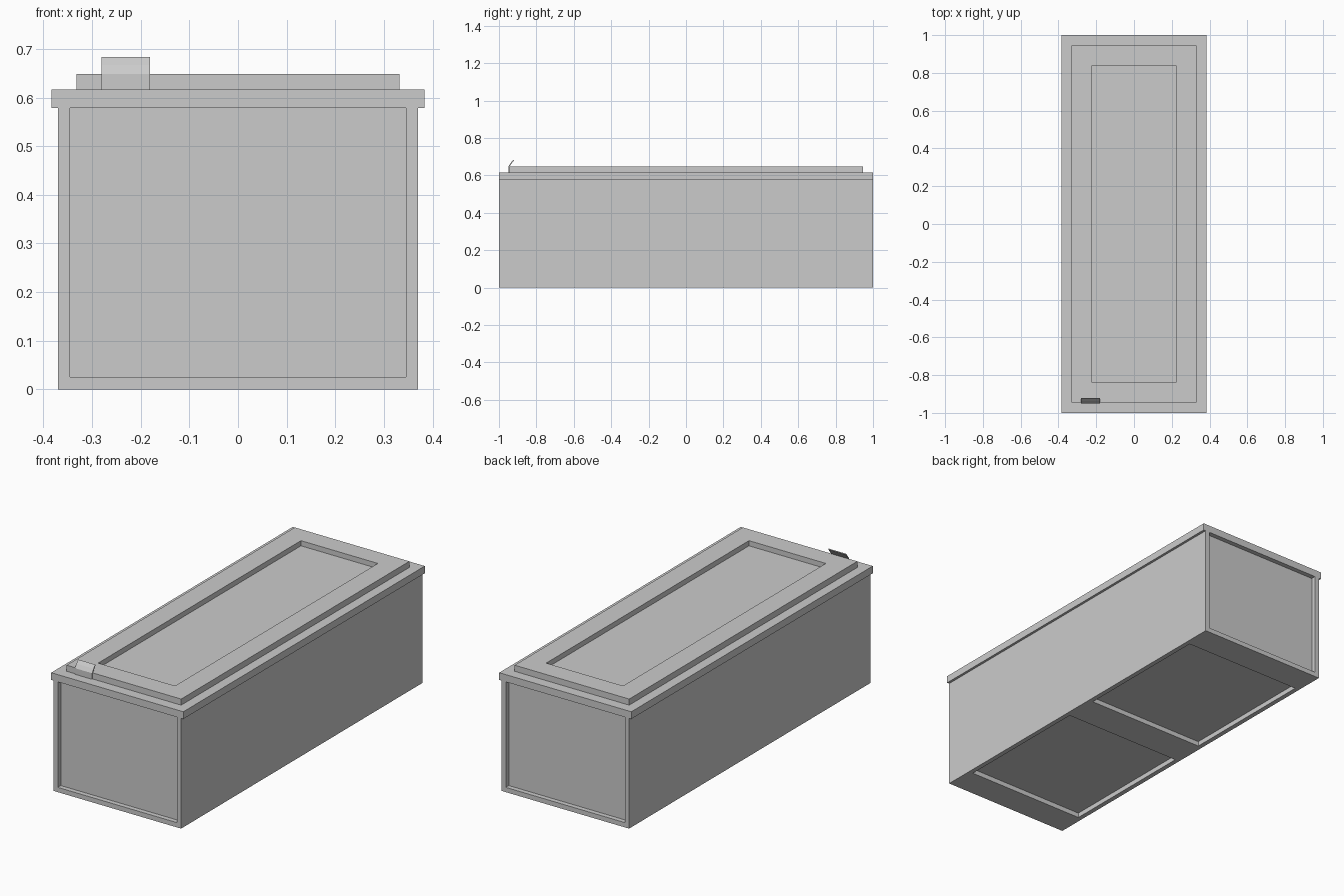
import bpy
import bmesh

cube = bpy.data.objects.get("Cube")
if cube:
    bpy.data.objects.remove(cube, do_unlink=True)

# Single flat grey
grey = bpy.data.materials.new("plain grey")
grey.use_nodes = True
COLOUR = (0.6, 0.6, 0.6, 1)
grey.diffuse_color = COLOUR
grey.node_tree.nodes["Principled BSDF"].inputs["Base Color"].default_value = COLOUR


def finish(name, bm):
    bmesh.ops.recalc_face_normals(bm, faces=bm.faces)
    mesh = bpy.data.meshes.new(name)
    bm.to_mesh(mesh)
    bm.free()
    mesh.materials.append(grey)
    obj = bpy.data.objects.new(name, mesh)
    bpy.context.collection.objects.link(obj)
    return obj


def box(name, x, y, z):
    """Box from (min, max) ranges on each axis."""
    bm = bmesh.new()
    bmesh.ops.create_cube(bm, size=1)
    for v in bm.verts:
        v.co = [r[0] if c < 0 else r[1] for c, r in zip(v.co, (x, y, z))]
    return finish(name, bm)


def recess(obj, x, y, z):
    """Cut a rectangular pocket out of a part."""
    cutter = box("cutter", x, y, z)
    cutter.hide_render = True
    mod = obj.modifiers.new("pocket", 'BOOLEAN')
    mod.operation = 'DIFFERENCE'
    mod.solver = 'EXACT'
    mod.object = cutter
    bpy.context.view_layer.objects.active = obj
    bpy.ops.object.modifier_apply(modifier=mod.name)
    bpy.data.objects.remove(cutter, do_unlink=True)


# Long body with a pocket at each end and two underneath
DEPTH = 0.025
body = box("body", (-0.37, 0.37), (-1, 1), (0, 0.578))
for s in (-1, 1):
    recess(body, (-0.345, 0.345), sorted((s * (1 - DEPTH), s * 1.1)), (0.025, 0.7))
    recess(body, (-0.345, 0.345), sorted((s * 0.09, s * 0.845)), (-0.1, DEPTH))

# Overhanging rim
box("rim", (-0.383, 0.383), (-1, 1), (0.578, 0.616))

# Raised lid with sunken centre panel
lid = box("lid", (-0.332, 0.332), (-0.945, 0.945), (0.616, 0.648))
recess(lid, (-0.223, 0.223), (-0.84, 0.84), (0.621, 0.7))

# Bent latch tab: side profile (y, z) extruded across its width
profile = [(-0.95, 0.616), (-0.95, 0.648), (-0.937, 0.667), (-0.923, 0.683),
           (-0.92, 0.68), (-0.932, 0.664), (-0.944, 0.647), (-0.944, 0.616)]
bm = bmesh.new()
side = bm.faces.new([bm.verts.new((-0.281, y, z)) for y, z in profile])
ext = bmesh.ops.extrude_face_region(bm, geom=[side], use_keep_orig=True)
new_verts = [g for g in ext["geom"] if isinstance(g, bmesh.types.BMVert)]
bmesh.ops.translate(bm, verts=new_verts, vec=(0.1, 0, 0))
finish("latch_tab", bm)
